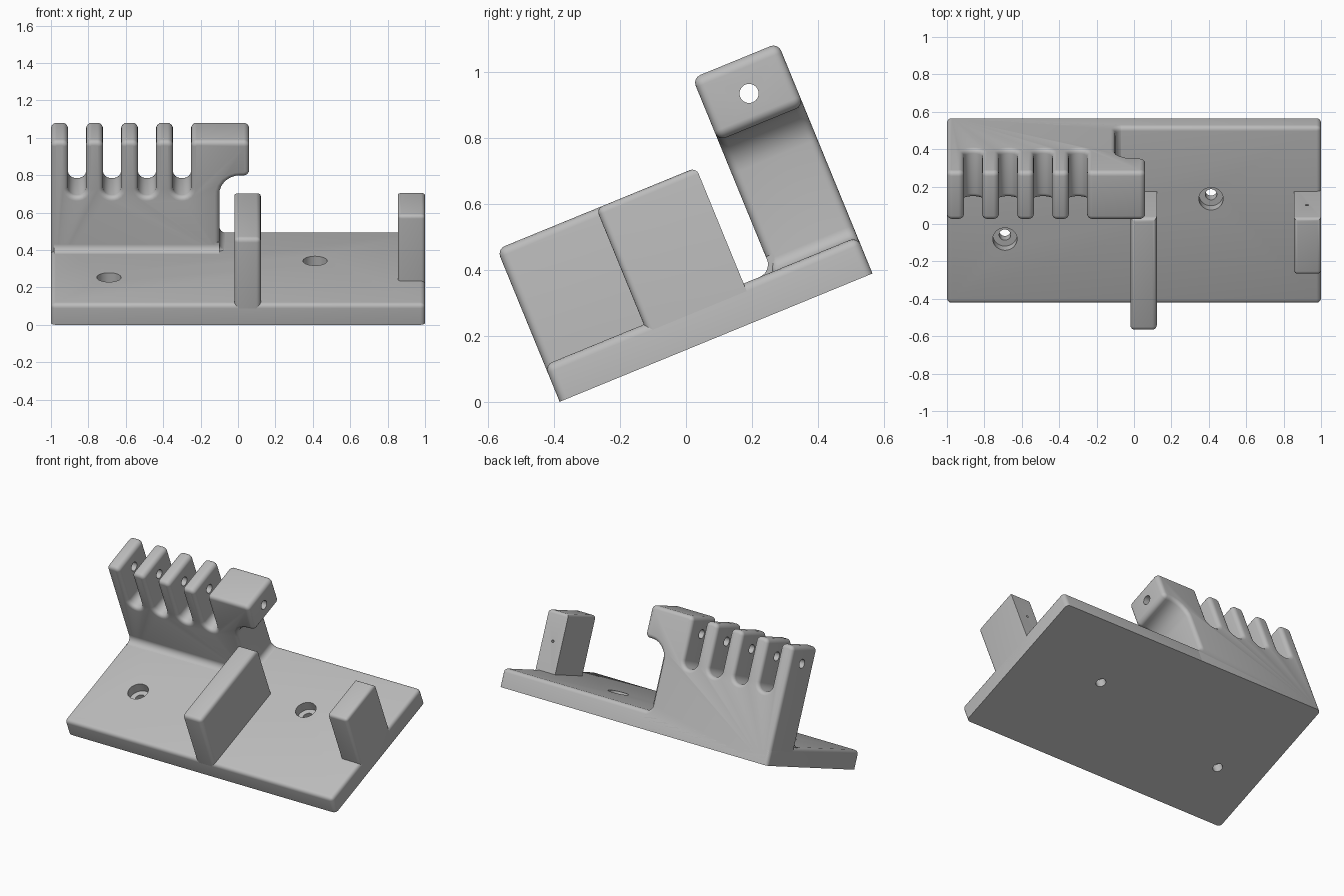
import bpy, bmesh, math
from mathutils import Vector, Matrix

if "Cube" in bpy.data.objects:
    bpy.data.objects.remove(bpy.data.objects["Cube"])

# Parts are built upright (x, depth, height), then leaned back by TILT
TILT = Matrix.Translation((0, -0.383, 0)) @ Matrix.Rotation(math.radians(22.3), 4, 'X')
DEPTH, BASE_H, POST_H, WALL_H = 1.025, 0.12, 0.5, 0.755
WALL_FRONT, POST_FRONT, POST_BACK = 0.745, 0.325, 0.652

grey = bpy.data.materials.new("grey plastic")
grey.use_nodes = True
grey.diffuse_color = (0.5, 0.5, 0.5, 1)
grey.node_tree.nodes["Principled BSDF"].inputs["Base Color"].default_value = (0.5, 0.5, 0.5, 1)


def rounded(corners, steps=6):
    """Outline from (a, b, radius) corners, with each radius turned into an arc."""
    out = []
    for i, (a, b, r) in enumerate(corners):
        p = Vector((a, b))
        if r == 0:
            out.append(p)
            continue
        d1 = (Vector(corners[i - 1][:2]) - p).normalized()
        d2 = (Vector(corners[(i + 1) % len(corners)][:2]) - p).normalized()
        half = d1.angle(d2) / 2
        centre = p + (d1 + d2).normalized() * r / math.sin(half)
        v1 = p + d1 * r / math.tan(half) - centre
        v2 = p + d2 * r / math.tan(half) - centre
        out += [centre + v1.lerp(v2, k / steps).normalized() * r for k in range(steps + 1)]
    return out


def prism(name, outline, axis, start, end, bevel=0, pick=None):
    """Extrude an outline along x or depth and round the edges chosen by pick."""
    bm = bmesh.new()
    place = (lambda p, t: (t, p[0], p[1])) if axis == 'x' else (lambda p, t: (p[0], t, p[1]))
    face = bm.faces.new([bm.verts.new(place(p, start)) for p in outline])
    new = bmesh.ops.extrude_face_region(bm, geom=[face])["geom"]
    shift = Vector(place((0, 0), end - start))
    bmesh.ops.translate(bm, vec=shift, verts=[v for v in new if isinstance(v, bmesh.types.BMVert)])
    bmesh.ops.recalc_face_normals(bm, faces=bm.faces)
    if bevel:
        edges = [e for e in bm.edges if pick(e.verts[0].co, e.verts[1].co)]
        bmesh.ops.bevel(bm, geom=edges, offset=bevel, segments=4, profile=0.5, affect='EDGES')
    bmesh.ops.recalc_face_normals(bm, faces=bm.faces)
    mesh = bpy.data.meshes.new(name)
    bm.to_mesh(mesh)
    bm.free()
    mesh.materials.append(grey)
    obj = bpy.data.objects.new(name, mesh)
    bpy.context.collection.objects.link(obj)
    return obj


def box(name, x0, x1, y0, y1, z0, z1, bevel, pick):
    return prism(name, [(y0, z0), (y1, z0), (y1, z1), (y0, z1)], 'x', x0, x1, bevel, pick)


def activate(obj):
    bpy.ops.object.select_all(action='DESELECT')
    obj.select_set(True)
    bpy.context.view_layer.objects.active = obj


def drill(obj, axis, centre, radius, start, end):
    """Cut a round hole along one axis."""
    bpy.ops.mesh.primitive_cylinder_add(vertices=32, radius=radius, depth=end - start)
    cutter = bpy.context.object
    cutter.hide_render = True
    mid = (start + end) / 2
    a, b = centre
    if axis == 'x':
        matrix = Matrix.Translation((mid, a, b)) @ Matrix.Rotation(math.pi / 2, 4, 'Y')
    elif axis == 'y':
        matrix = Matrix.Translation((a, mid, b)) @ Matrix.Rotation(math.pi / 2, 4, 'X')
    else:
        matrix = Matrix.Translation((a, b, mid))
    cutter.data.transform(matrix)
    activate(obj)
    mod = obj.modifiers.new("hole", 'BOOLEAN')
    mod.operation, mod.solver, mod.object = 'DIFFERENCE', 'EXACT', cutter
    bpy.ops.object.modifier_apply(modifier=mod.name)
    bpy.data.objects.remove(cutter)


def upright_or_top(height, back=None):
    """Pick top edges, and upright edges apart from those on the back plane."""
    def pick(p, q):
        if abs(p.z - q.z) > 0.01:
            return back is None or p.y < back - 0.01
        return p.z > height - 0.01 and q.z > height - 0.01
    return pick


# Base plate with two counterbored screw holes
base = box("base_plate", -1, 1, 0, DEPTH, 0, BASE_H, 0.025, upright_or_top(BASE_H))
for centre in ((-0.69, 0.376), (0.412, 0.609)):
    drill(base, 'z', centre, 0.065, 0.06, 0.3)
    drill(base, 'z', centre, 0.031, -0.1, 0.2)

# Middle divider and side post
divider = box("middle_divider", -0.02, 0.122, 0, POST_BACK, 0.06, POST_H, 0.025,
              upright_or_top(POST_H, POST_BACK))
post = box("side_post", 0.855, 1, POST_FRONT, POST_BACK, 0.03, POST_H, 0.02,
           upright_or_top(POST_H, POST_BACK))
drill(post, 'y', (0.925, 0.314), 0.009, POST_BACK - 0.1, POST_BACK + 0.1)

# Back wall: four slots between prongs, and an overhanging end block
corners = [(-1, 0, 0), (-1, WALL_H, 0.03)]
for i in range(4):
    left = -0.909 + i * 0.187
    right = left + 0.097
    corners += [(left, WALL_H, 0.03), (left, 0.435, 0.046),
                (right, 0.435, 0.046), (right, WALL_H, 0.03)]
corners += [(0.06, WALL_H, 0.03), (0.06, 0.55, 0.03), (-0.1, 0.55, 0.11),
            (-0.1, BASE_H - 0.001, 0.04), (-0.04, BASE_H - 0.001, 0), (-0.04, 0, 0)]
wall = prism("slotted_back_wall", rounded(corners), 'y', WALL_FRONT, DEPTH, 0.025,
             lambda p, q: abs(p.y - q.y) < 0.001 and max(p.z, q.z) > 0.01)
drill(wall, 'x', (0.886, 0.647), 0.029, -1.2, 0.3)

# Curved fillet where the back wall meets the base
fillet = prism("wall_fillet", rounded([
    (0.78, 0.1, 0), (0.78, 0.17, 0), (WALL_FRONT, 0.17, 0), (WALL_FRONT, BASE_H, 0.04),
    (0.7, BASE_H, 0), (0.7, 0.1, 0)]), 'x', -0.985, -0.1)

# Lean everything back and shade the rounded edges
for obj in (base, divider, post, wall, fillet):
    obj.data.transform(TILT)
    activate(obj)
    bpy.ops.object.shade_smooth_by_angle(angle=math.radians(30))
